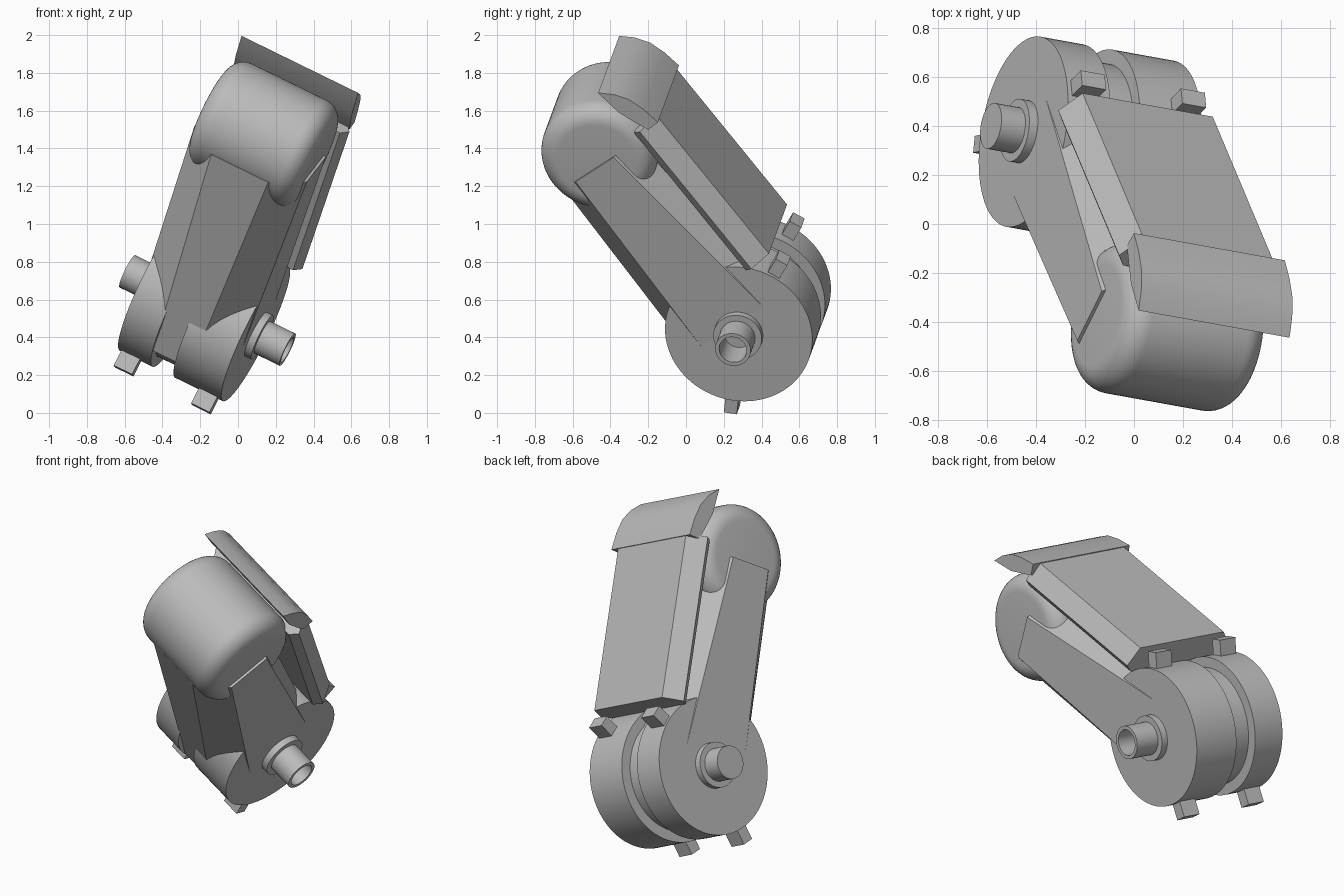
import bpy, bmesh, math
from mathutils import Matrix, Vector

cube = bpy.data.objects.get("Cube")
if cube:
    bpy.data.objects.remove(cube, do_unlink=True)

grey = bpy.data.materials.new("plain_grey")
grey.use_nodes = True
GREY = (0.5, 0.5, 0.5, 1)
grey.diffuse_color = GREY
grey.node_tree.nodes["Principled BSDF"].inputs["Base Color"].default_value = GREY

# Limb frame: local x = hinge axis, y = back, z = along the arm
across = Vector((0.887, -0.16, -0.434)).normalized()
along = Vector((0.272, -0.613, 0.742))
along = (along - across * along.dot(across)).normalized()
back = along.cross(across)
POSE = Matrix((across, back, along)).transposed().to_4x4()
POSE.translation = (-0.19, 0.33, 0.556)
MID = 0.012          # middle of the limb along the hinge axis
ARM_LEN = 1.23


def finish(name, bm, smooth=False):
    bmesh.ops.recalc_face_normals(bm, faces=bm.faces)
    mesh = bpy.data.meshes.new(name)
    bm.to_mesh(mesh)
    bm.free()
    mesh.materials.append(grey)
    obj = bpy.data.objects.new(name, mesh)
    bpy.context.collection.objects.link(obj)
    obj.matrix_world = POSE
    if smooth:
        bpy.ops.object.select_all(action="DESELECT")
        obj.select_set(True)
        bpy.context.view_layer.objects.active = obj
        bpy.ops.object.shade_smooth_by_angle(angle=math.radians(30))
    return obj


def lathe(name, profile, height=0.0, segments=64):
    """Spin (position, radius) pairs about the hinge axis."""
    bm = bmesh.new()
    rings = []
    for u, r in profile:
        ring = []
        for i in range(segments):
            t = math.tau * i / segments
            ring.append(bm.verts.new((u, r * math.cos(t), height + r * math.sin(t))))
        rings.append(ring)
    for lo, hi in zip(rings, rings[1:]):
        for i in range(segments):
            j = (i + 1) % segments
            bm.faces.new((lo[i], lo[j], hi[j], hi[i]))
    bm.faces.new(rings[0])
    bm.faces.new(rings[-1])
    return finish(name, bm, True)


def loft(name, lower, upper, smooth=False):
    """Join two matching closed sections and cap both ends."""
    bm = bmesh.new()
    a = [bm.verts.new(p) for p in lower]
    b = [bm.verts.new(p) for p in upper]
    for i in range(len(a)):
        j = (i + 1) % len(a)
        bm.faces.new((a[i], a[j], b[j], b[i]))
    bm.faces.new(a)
    bm.faces.new(b)
    return finish(name, bm, smooth)


def mirrored_section(half, w):
    """Full section at height w from half-section (offset, depth) points."""
    right = [(MID + u, v, w) for u, v in half]
    left = [(MID - u, v, w) for u, v in reversed(half)]
    return right + left


# Hinge drum with a groove round it
R, HALF, CORE = 0.395, 0.308, 0.335
lathe("hinge_drum", [(MID - HALF, R), (-0.1, R), (-0.1, CORE),
                     (0.035, CORE), (0.035, R), (MID + HALF, R)], segments=96)

# Rounded head drum
HEAD_R, HEAD_HALF, FILLET = 0.31, 0.322, 0.1
arc = [(math.sin(math.radians(d)), math.cos(math.radians(d))) for d in range(0, 91, 10)]
side = [(HEAD_HALF - FILLET + FILLET * s, HEAD_R - FILLET + FILLET * c) for s, c in arc]
lathe("head_drum", [(MID - u, r) for u, r in reversed(side)]
      + [(MID + u, r) for u, r in side], ARM_LEN, 96)

# Tapering arm with chamfered front and back
loft("arm",
     mirrored_section([(0.11, -0.375), (0.304, -0.22), (0.304, 0.225), (0.2, 0.29)], -0.11),
     mirrored_section([(0.17, -0.312), (0.336, -0.163), (0.336, 0.097), (0.2, 0.2)], 1.2))

# Back plate with bevelled sides
plate = [(0.33, 0.275), (0.367, 0.32), (0.3, 0.425)]
loft("back_plate", mirrored_section(plate, 0.28), mirrored_section(plate, 1.25))

# Curved hood over the head
hood = [(0.27, 1.55), (0.335, 1.495), (0.384, 1.426), (0.412, 1.34), (0.43, 1.235),
        (0.36, 1.23), (0.325, 1.31), (0.29, 1.4)]
loft("head_hood", [(MID - 0.342, v, w) for v, w in hood],
     [(MID + 0.354, v, w) for v, w in hood], True)

# Hinge pins: a hollow one on the left, a solid one on the right
PIN, COLLAR, BORE = 0.095, 0.13, 0.074
face = MID + HALF
lathe("left_hinge_pin", [(face - 0.01, COLLAR), (face + 0.04, COLLAR), (face + 0.04, PIN),
                         (face + 0.19, PIN), (face + 0.19, BORE), (face + 0.01, BORE)])
face = MID - HALF
lathe("right_hinge_pin", [(face + 0.01, COLLAR), (face - 0.04, COLLAR),
                          (face - 0.04, PIN), (face - 0.15, PIN)])

# Square lugs standing out of the drum rim
for end, angle in (("upper", 24), ("lower", 226)):
    for label, u in (("right", -0.222), ("left", 0.24)):
        bm = bmesh.new()
        bmesh.ops.create_cube(bm, size=1)
        place = (Matrix.Rotation(math.radians(angle), 4, "X")
                 @ Matrix.Translation((u, 0.42, 0))
                 @ Matrix.Diagonal((0.11, 0.13, 0.07, 1)))
        bmesh.ops.transform(bm, matrix=place, verts=bm.verts)
        finish(f"{end}_{label}_lug", bm)
